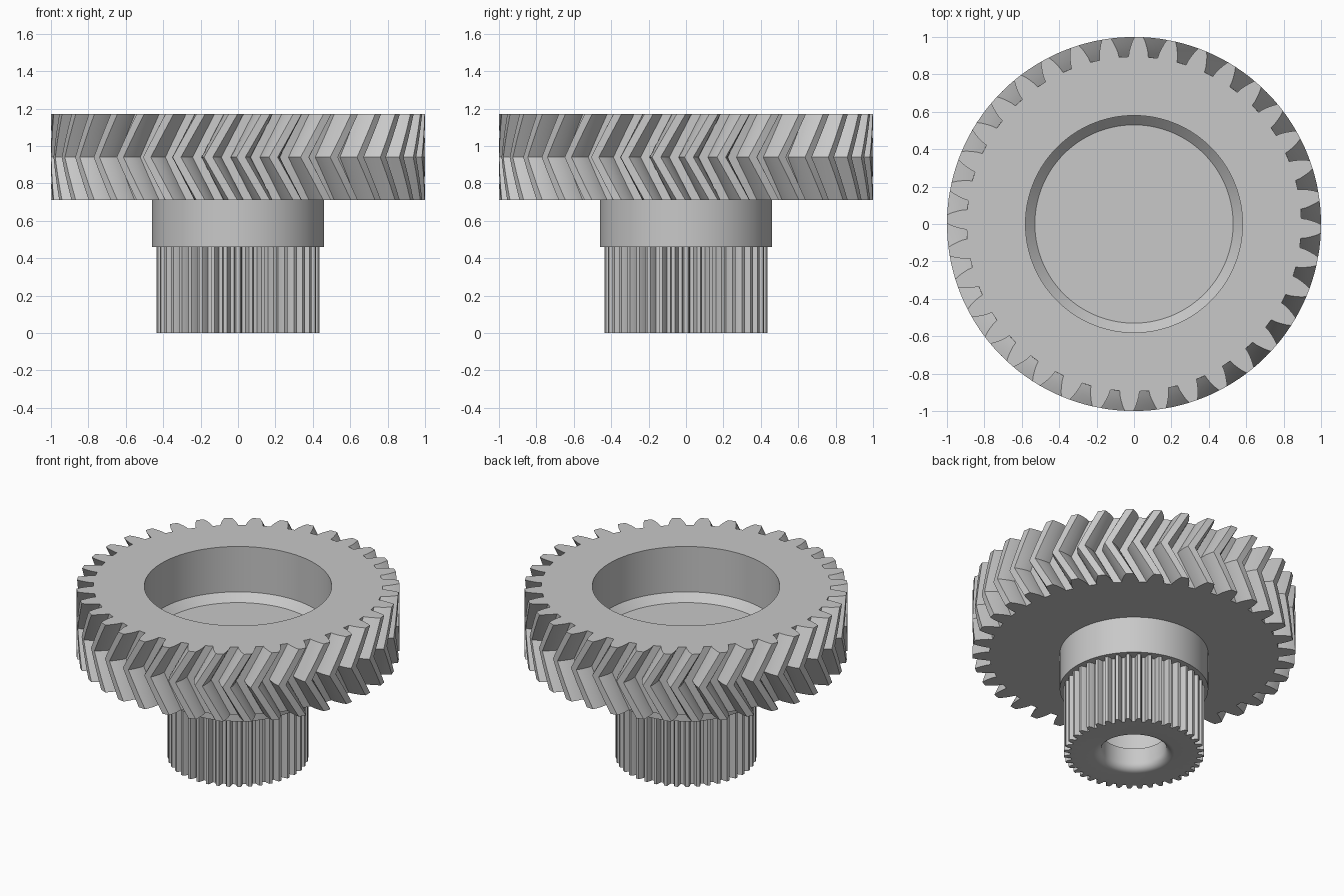
import bpy, bmesh
from math import radians, tan, pi, cos, sin, degrees

cube = bpy.data.objects.get("Cube")
if cube:
    bpy.data.objects.remove(cube, do_unlink=True)

# One plain grey for the whole part
grey = bpy.data.materials.new("light_grey")
grey.use_nodes = True
COLOUR = (0.58, 0.58, 0.58, 1)
grey.diffuse_color = COLOUR
grey.node_tree.nodes["Principled BSDF"].inputs["Base Color"].default_value = COLOUR


def tooth_ring(count, flank, z, turn):
    """Gear outline; flank lists (radius, half angle in degrees) from root to tip."""
    half = [(r, -a) for r, a in flank] + [(r, a) for r, a in reversed(flank)]
    ring = []
    for k in range(count):
        for r, a in half:
            t = radians(360 * k / count + a + turn)
            ring.append((r * cos(t), r * sin(t), z))
    return ring


def circle(n, per_tooth, radius, z, turn=0):
    """Circle whose points line up with the teeth of a gear outline."""
    ring = []
    for i in range(n):
        t = 2 * pi * (i - (per_tooth - 1) / 2) / n + radians(turn)
        ring.append((radius * cos(t), radius * sin(t), z))
    return ring


def loft(name, rings):
    """Skin a stack of equal rings and cap both ends."""
    bm = bmesh.new()
    loops = [[bm.verts.new(p) for p in ring] for ring in rings]
    for low, high in zip(loops, loops[1:]):
        for i in range(len(low)):
            j = (i + 1) % len(low)
            bm.faces.new((low[i], low[j], high[j], high[i]))
    bm.faces.new(loops[0][::-1])
    bm.faces.new(loops[-1])
    bmesh.ops.recalc_face_normals(bm, faces=bm.faces[:])
    mesh = bpy.data.meshes.new(name)
    bm.to_mesh(mesh)
    bm.free()
    mesh.materials.append(grey)
    obj = bpy.data.objects.new(name, mesh)
    bpy.context.collection.objects.link(obj)
    bpy.ops.object.select_all(action="DESELECT")
    obj.select_set(True)
    bpy.context.view_layer.objects.active = obj
    bpy.ops.object.shade_smooth_by_angle(angle=radians(25))
    return obj


# Large double-helical gear with a chamfered pocket in its top
TEETH, BOTTOM, TOP = 36, 0.71, 1.17
MIDDLE = (BOTTOM + TOP) / 2
PHASE = -1.5
STEPS = 6
flank = [(0.895, 3.4), (0.92, 3.15), (0.945, 2.7), (0.975, 2.05), (1.0, 1.35)]
per = 2 * len(flank)
n = TEETH * per
rings = [circle(n, per, 0.40, BOTTOM, PHASE)]
twist = degrees((MIDDLE - BOTTOM) * tan(radians(30)))
for s in range(STEPS + 1):
    f = s / STEPS
    turn = PHASE - twist * (1 - abs(2 * f - 1))
    rings.append(tooth_ring(TEETH, flank, BOTTOM + f * (TOP - BOTTOM), turn))
for radius, z in [(0.58, TOP), (0.58, 0.86), (0.53, 0.81)]:
    rings.append(circle(n, per, radius, z, PHASE))
loft("herringbone_gear", rings)

# Plain collar below the gear
loft("collar", [circle(128, 1, 0.46, z) for z in (0.46, 0.74)])

# Straight-toothed pinion with a rounded bore mouth and inner cavity
TEETH = 40
flank = [(0.395, 3.0), (0.415, 2.4), (0.435, 1.3)]
per = 2 * len(flank)
n = TEETH * per
rings = [circle(n, per, 0.34, 0.5)]
rings += [tooth_ring(TEETH, flank, z, 0) for z in (0.5, 0.0)]
for s in range(7):
    a = radians(15 * s)
    rings.append(circle(n, per, 0.25 - 0.05 * sin(a), 0.05 * (1 - cos(a))))
for radius, z in [(0.20, 0.15), (0.30, 0.15), (0.30, 0.44)]:
    rings.append(circle(n, per, radius, z))
loft("pinion", rings)
